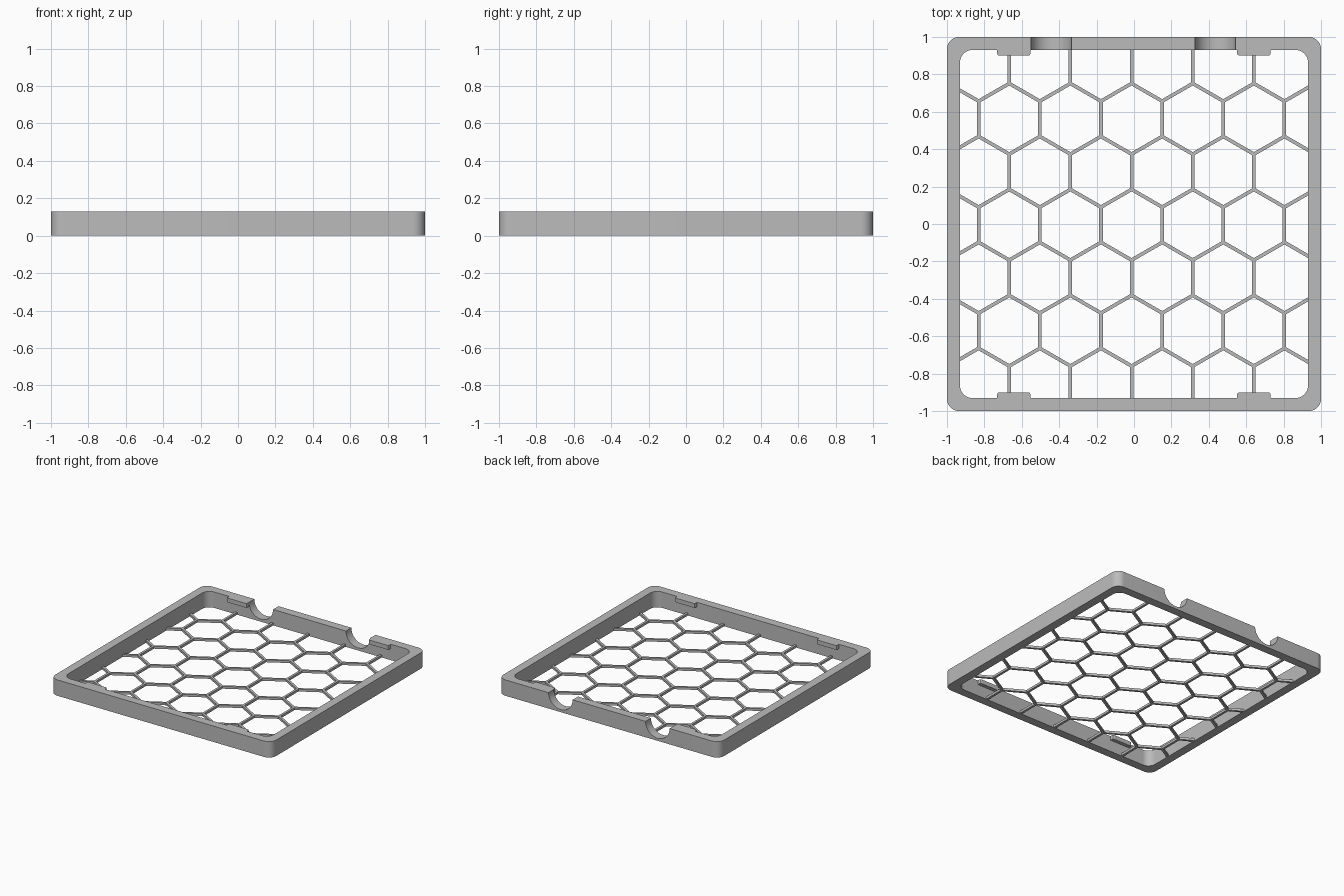
import bpy, bmesh, math
from mathutils import Vector

if "Cube" in bpy.data.objects:
    bpy.data.objects.remove(bpy.data.objects["Cube"], do_unlink=True)

HEIGHT = 0.13       # frame height
INNER = 0.93        # half width of the opening
MESH_H = 0.02       # height of the honeycomb

grey = bpy.data.materials.new("grey")
grey.use_nodes = True
grey.diffuse_color = (0.5, 0.5, 0.5, 1)
grey.node_tree.nodes["Principled BSDF"].inputs["Base Color"].default_value = (0.5, 0.5, 0.5, 1)


def make_object(name, bm):
    bmesh.ops.recalc_face_normals(bm, faces=bm.faces[:])
    mesh = bpy.data.meshes.new(name)
    bm.to_mesh(mesh)
    bm.free()
    mesh.materials.append(grey)
    obj = bpy.data.objects.new(name, mesh)
    bpy.context.collection.objects.link(obj)
    return obj


def activate(obj):
    bpy.ops.object.select_all(action='DESELECT')
    obj.select_set(True)
    bpy.context.view_layer.objects.active = obj


def rounded_square(half, radius, steps=10):
    pts = []
    for corner, (sx, sy) in enumerate([(1, 1), (-1, 1), (-1, -1), (1, -1)]):
        for i in range(steps + 1):
            a = math.radians(90) * (corner + i / steps)
            pts.append((sx * (half - radius) + radius * math.cos(a),
                        sy * (half - radius) + radius * math.sin(a)))
    return pts


def prism(bm, pts, z0, z1):
    low = [bm.verts.new((x, y, z0)) for x, y in pts]
    high = [bm.verts.new((x, y, z1)) for x, y in pts]
    n = len(pts)
    bm.faces.new(low)
    bm.faces.new(high)
    for i in range(n):
        j = (i + 1) % n
        bm.faces.new((low[i], low[j], high[j], high[i]))


# Frame: four loops of a rounded square joined into a closed ring
bm = bmesh.new()
outer, inner = rounded_square(1.0, 0.065), rounded_square(INNER, 0.065)
loops = [[bm.verts.new((x, y, z)) for x, y in pts]
         for pts, z in ((outer, 0), (outer, HEIGHT), (inner, HEIGHT), (inner, 0))]
n = len(outer)
for k in range(4):
    a, b = loops[k], loops[(k + 1) % 4]
    for i in range(n):
        j = (i + 1) % n
        bm.faces.new((a[i], a[j], b[j], b[i]))
frame = make_object("frame", bm)

# Two half-round notches cut in the back wall
for cx in (-0.443, 0.435):
    bpy.ops.mesh.primitive_cylinder_add(vertices=64, radius=0.109, depth=0.3,
                                        location=(cx, 0.97, HEIGHT),
                                        rotation=(math.radians(90), 0, 0))
    cutter = bpy.context.object
    cutter.name = "notch_cutter"
    cutter.hide_render = True
    cutter.data.materials.append(grey)
    mod = frame.modifiers.new("notch", 'BOOLEAN')
    mod.operation = 'DIFFERENCE'
    mod.solver = 'EXACT'
    mod.object = cutter
    activate(frame)
    bpy.ops.object.modifier_apply(modifier=mod.name)
    bpy.data.objects.remove(cutter, do_unlink=True)
activate(frame)
bpy.ops.object.shade_smooth_by_angle(angle=math.radians(30))

# Clip tabs on the inside of the front and back walls
for side, sy in (("front", -1), ("back", 1)):
    for hand, cx in (("right", -0.643), ("left", 0.641)):
        bm = bmesh.new()
        h, c, y0, y1 = 0.09, 0.012, INNER + 0.01, 0.90
        prism(bm, [(cx - h, sy * y0), (cx - h, sy * (y1 + c)),
                   (cx - h + c * 0.3, sy * (y1 + c * 0.3)), (cx - h + c, sy * y1),
                   (cx + h - c, sy * y1), (cx + h - c * 0.3, sy * (y1 + c * 0.3)),
                   (cx + h, sy * (y1 + c)), (cx + h, sy * y0)], 0.095, HEIGHT)
        make_object(f"{side}_{hand}_tab", bm)

# Honeycomb: mitred bars welded at their nodes, trimmed to the opening
PITCH, X0, Y0, HALF = 0.327, -0.013, -0.004, 0.0095
SIDE = PITCH / math.sqrt(3)
bm = bmesh.new()


def bar(a, b):
    d = (b - a).normalized()
    w = Vector((-d.y, d.x, 0)) * HALF
    m = d * (HALF / math.sqrt(3))
    bm.faces.new([bm.verts.new(p) for p in
                  (a, a + m - w, b - m - w, b, b - m + w, a + m + w)])


for k in range(-5, 6):
    for i in range(-5, 6):
        x = X0 + PITCH * (i + (0 if k % 2 else 0.5))
        y = Y0 + 1.5 * SIDE * k
        top = Vector((x, y + SIDE / 2, 0))
        bar(Vector((x, y - SIDE / 2, 0)), top)
        for s in (-1, 1):
            bar(top, top + Vector((s * PITCH / 2, SIDE / 2, 0)))
bmesh.ops.remove_doubles(bm, verts=bm.verts[:], dist=0.0005)
for direction in ((1, 0, 0), (-1, 0, 0), (0, 1, 0), (0, -1, 0)):
    bmesh.ops.bisect_plane(bm, geom=bm.verts[:] + bm.edges[:] + bm.faces[:],
                           plane_co=Vector(direction) * (INNER + 0.008),
                           plane_no=direction, clear_outer=True)
for f in bm.faces:
    if f.normal.z > 0:
        f.normal_flip()
result = bmesh.ops.extrude_face_region(bm, geom=bm.faces[:], use_keep_orig=True)
raised = [v for v in result["geom"] if isinstance(v, bmesh.types.BMVert)]
bmesh.ops.translate(bm, verts=raised, vec=(0, 0, MESH_H - 0.001))
bmesh.ops.translate(bm, verts=bm.verts[:], vec=(0, 0, 0.001))
make_object("honeycomb_mesh", bm)
